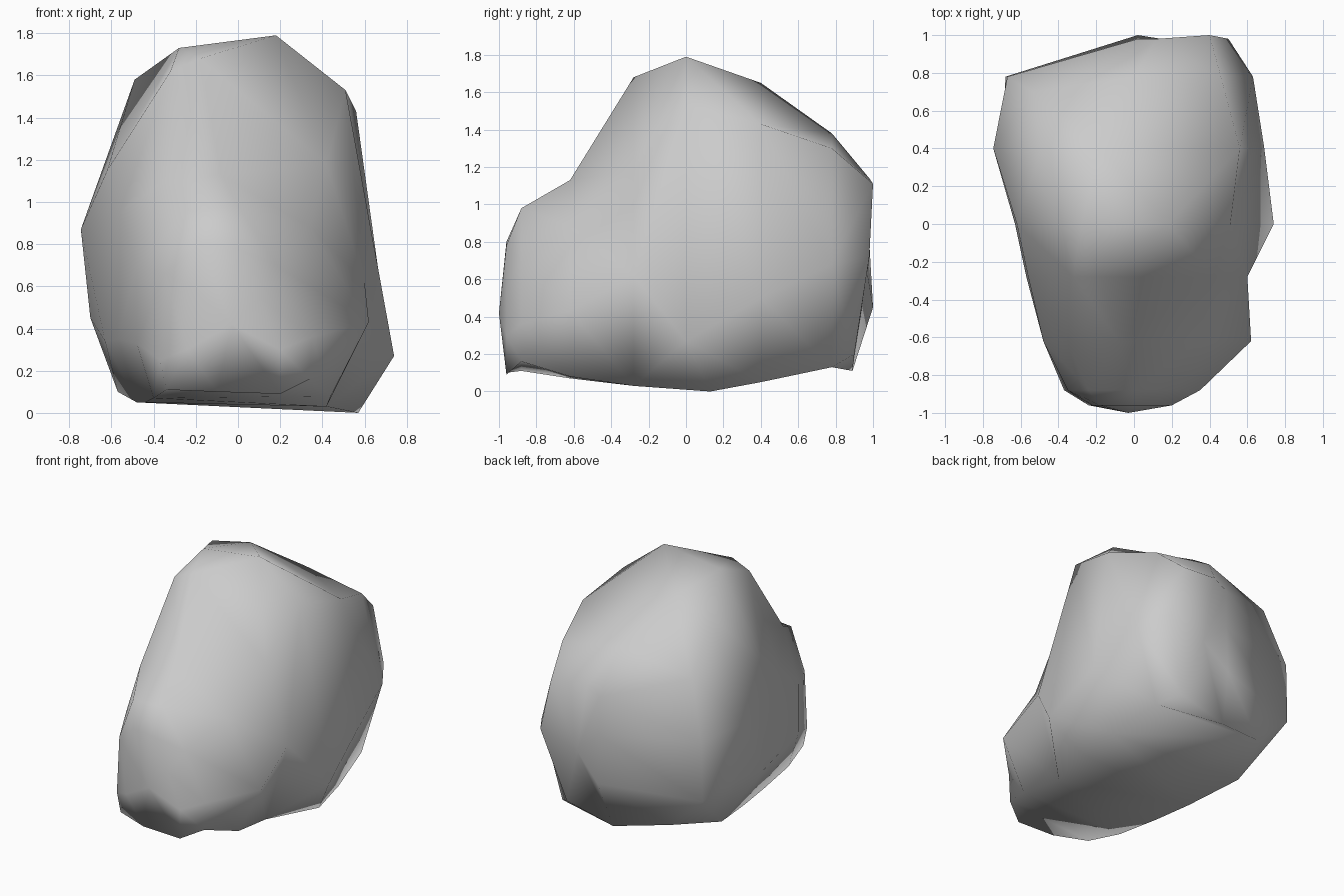
import bpy, bmesh

# Boulder: cross-sections from front to back.
# Each is y followed by eight (x, z) points, clockwise from bottom left.
SECTIONS = [
    (-0.96, (-.10, .10), (-.24, .30), (-.22, .60), (-.18, .80), (.00, .78), (.10, .55), (.20, .30), (.20, .09)),
    (-0.88, (-.34, .11), (-.37, .25), (-.35, .66), (-.24, .96), (.00, .98), (.18, .70), (.35, .36), (.34, .16)),
    (-0.62, (-.40, .07), (-.48, .33), (-.48, .70), (-.36, 1.09), (-.08, 1.13), (.34, .88), (.62, .43), (.44, .08)),
    (-0.28, (-.44, .05), (-.57, .35), (-.56, .95), (-.32, 1.62), (-.18, 1.68), (.42, 1.18), (.60, .62), (.42, .03)),
    (0.00, (-.48, .05), (-.63, .34), (-.62, 1.15), (-.28, 1.73), (.18, 1.79), (.51, 1.53), (.74, .27), (.57, .00)),
    (0.40, (-.57, .10), (-.70, .45), (-.745, .87), (-.49, 1.58), (-.18, 1.65), (.56, 1.43), (.69, .50), (.54, .05)),
    (0.78, (-.42, .18), (-.68, .42), (-.67, .85), (-.54, 1.26), (.00, 1.38), (.46, 1.30), (.63, .68), (.46, .13)),
    (0.98, (-.03, .11), (.02, .45), (.02, .80), (.02, 1.08), (.12, 1.14), (.40, 1.11), (.50, .72), (.34, .20)),
]

bm = bmesh.new()
rings = [[bm.verts.new((x, s[0], z)) for x, z in s[1:]] for s in SECTIONS]

# Skin between neighbouring sections
for a, b in zip(rings, rings[1:]):
    for i in range(8):
        j = (i + 1) % 8
        bm.faces.new((a[i], a[j], b[j], b[i]))

# Front end bulges slightly, back end is slightly hollow
for ring, y in ((rings[0], -1.0), (rings[-1], 0.97)):
    cap = bm.faces.new(ring)
    tip = bmesh.ops.poke(bm, faces=[cap])["verts"][0]
    tip.co.y = y

# Corners that sit off their section: (section, point, y)
for s, p, y in ((7, 5, 1.0), (7, 1, 1.0), (7, 0, .89), (7, 7, .90),
                (4, 7, .13), (6, 3, .70)):
    rings[s][p].co.y = y

bmesh.ops.recalc_face_normals(bm, faces=bm.faces)
bmesh.ops.triangulate(bm, faces=bm.faces, quad_method="SHORT_EDGE")
for f in bm.faces:
    f.smooth = True

mesh = bpy.data.meshes.new("boulder")
bm.to_mesh(mesh)
bm.free()
boulder = bpy.data.objects.new("boulder", mesh)
bpy.context.collection.objects.link(boulder)
